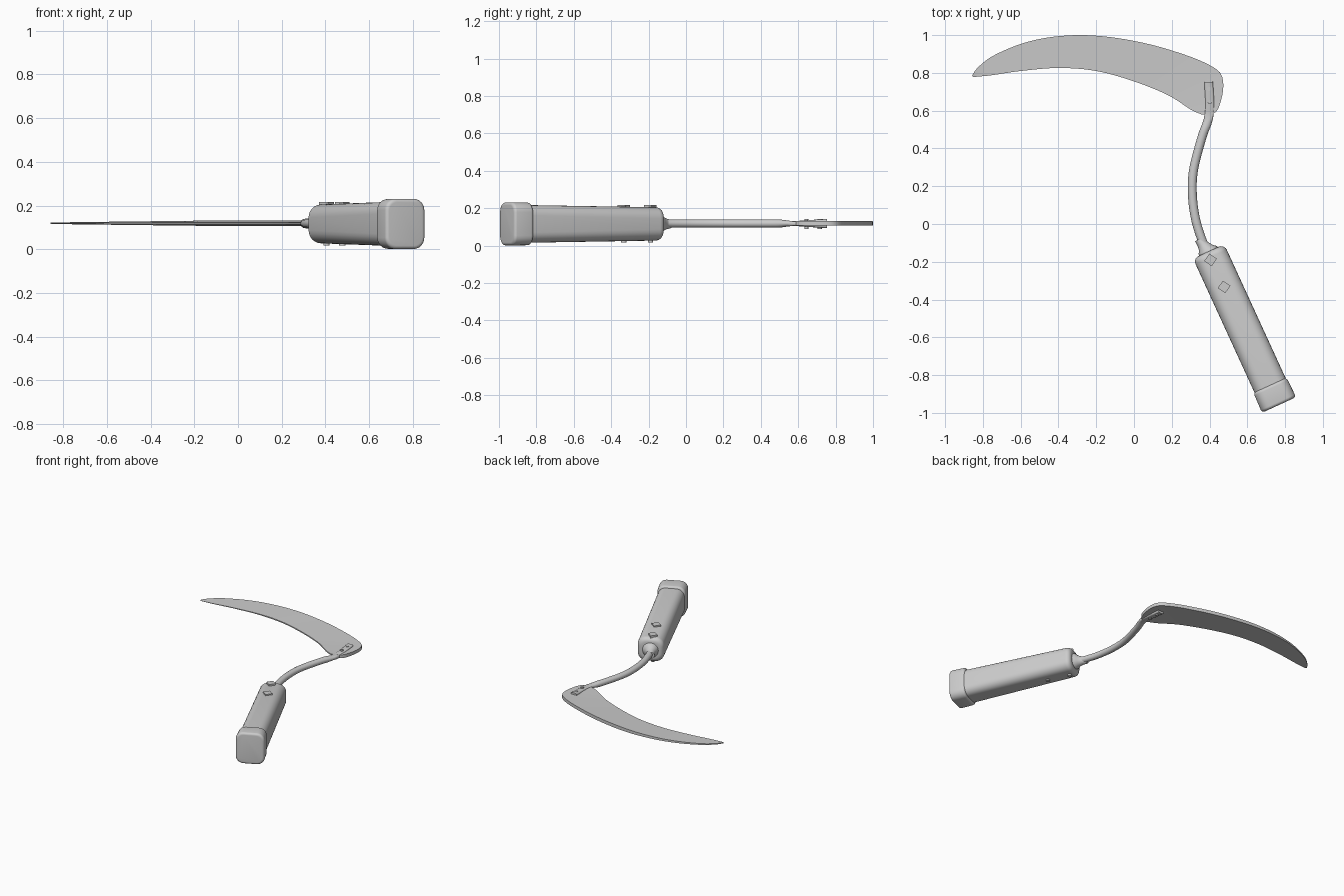
import bpy, bmesh, math
from mathutils import Vector, Matrix

cube = bpy.data.objects.get("Cube")
if cube:
    bpy.data.objects.remove(cube)

MID = 0.116  # height of the tool's flat centre plane

grey = bpy.data.materials.new("plain grey")
grey.use_nodes = True
grey.diffuse_color = (0.6, 0.6, 0.6, 1)
grey.node_tree.nodes["Principled BSDF"].inputs["Base Color"].default_value = (0.6, 0.6, 0.6, 1)


def finish(name, bm, angle=35):
    bmesh.ops.recalc_face_normals(bm, faces=bm.faces)
    mesh = bpy.data.meshes.new(name)
    bm.to_mesh(mesh)
    bm.free()
    mesh.materials.append(grey)
    obj = bpy.data.objects.new(name, mesh)
    bpy.context.collection.objects.link(obj)
    bpy.ops.object.select_all(action='DESELECT')
    obj.select_set(True)
    bpy.context.view_layer.objects.active = obj
    bpy.ops.object.shade_smooth_by_angle(angle=math.radians(angle))
    return obj


def loft(name, rings, angle=35):
    """Skin equal-length closed rings and cap both ends."""
    bm = bmesh.new()
    rows = [[bm.verts.new(p) for p in ring] for ring in rings]
    n = len(rows[0])
    for a, b in zip(rows, rows[1:]):
        for i in range(n):
            j = (i + 1) % n
            bm.faces.new((a[i], a[j], b[j], b[i]))
    bm.faces.new(rows[0])
    bm.faces.new(rows[-1])
    return finish(name, bm, angle)


def spline(points, count):
    """Smooth curve through points, resampled at even spacing."""
    p = [Vector(q) for q in points]
    p = [2 * p[0] - p[1]] + p + [2 * p[-1] - p[-2]]
    dense = []
    for a, b, c, d in zip(p, p[1:], p[2:], p[3:]):
        for k in range(16):
            t = k / 16
            dense.append(0.5 * (2 * b + (c - a) * t + (2 * a - 5 * b + 4 * c - d) * t * t
                                + (3 * b - a - 3 * c + d) * t ** 3))
    dense.append(p[-2])
    dist = [0]
    for a, b in zip(dense, dense[1:]):
        dist.append(dist[-1] + (b - a).length)
    out, k = [], 0
    for i in range(count):
        goal = dist[-1] * i / (count - 1)
        while k < len(dense) - 2 and dist[k + 1] < goal:
            k += 1
        out.append(dense[k].lerp(dense[k + 1], (goal - dist[k]) / (dist[k + 1] - dist[k])))
    return out


# Handle axis, running from the ferrule end to the butt
START, END = Vector((0.395, -0.145, MID)), Vector((0.768, -0.958, MID))
AXIS = (END - START).normalized()
SIDE = Vector((-AXIS.y, AXIS.x, 0))
LENGTH = (END - START).length


def rounded_ring(s, w, h, r):
    ring = []
    for quarter, (sx, sy) in enumerate([(1, 1), (-1, 1), (-1, -1), (1, -1)]):
        for k in range(7):
            a = math.pi / 2 * (quarter + k / 6)
            u = sx * (w - r) + r * math.cos(a)
            v = sy * (h - r) + r * math.sin(a)
            ring.append(START + AXIS * s + SIDE * u + Vector((0, 0, v)))
    return ring


def rounded_end(s, w, h, r, edge, direction):
    """Rings of a soft edge, from the flat end inward."""
    rings = []
    for k in range(6):
        a = math.pi / 2 * k / 5
        inset = edge * (1 - math.sin(a))
        rings.append(rounded_ring(s + direction * edge * (1 - math.cos(a)),
                                  w - inset, h - inset, r - inset * 0.7))
    return rings


# Grip and butt cap
CAP = LENGTH - 0.115
loft("handle_grip", rounded_end(0, 0.091, 0.089, 0.06, 0.032, 1)
     + [rounded_ring(CAP + 0.03, 0.091, 0.101, 0.055)])
loft("handle_butt_cap", rounded_end(CAP, 0.097, 0.114, 0.052, 0.016, 1)
     + rounded_end(LENGTH, 0.099, 0.115, 0.052, 0.016, -1)[::-1])


# Bent tang, round at the grip and flattened where it meets the blade
path = spline([(0.392, -0.15), (0.36, -0.085), (0.325, 0.03), (0.309, 0.16), (0.316, 0.29),
               (0.36, 0.46), (0.392, 0.55), (0.401, 0.63), (0.395, 0.752)], 60)


def tang_height(y):
    stops = [(-1, 0.022), (0.5, 0.022), (0.575, 0.012), (0.62, 0.016), (0.76, 0.025)]
    for (a, ha), (b, hb) in zip(stops, stops[1:]):
        if y <= b:
            return ha + (hb - ha) * (y - a) / (b - a)


rings = []
for i, p in enumerate(path):
    d = path[min(i + 1, 59)] - path[max(i - 1, 0)]
    n = Vector((-d.y, d.x)).normalized()
    h = tang_height(p.y)
    power = 1 if p.y < 0.55 else 0.45  # squarer section on the blade
    ring = []
    for k in range(16):
        a = math.tau * k / 16
        c, s = math.cos(a), math.sin(a)
        u = math.copysign(abs(c) ** power, c) * 0.0235
        v = math.copysign(abs(s) ** power, s) * h
        ring.append((p.x + n.x * u, p.y + n.y * u, MID + 0.002 + v))
    rings.append(ring)
loft("tang", rings, 45)

# Flared collar at the grip end
rings = []
for s, r in [(0.005, 0.056), (-0.008, 0.052), (-0.022, 0.038), (-0.045, 0.028), (-0.07, 0.023)]:
    c = START + AXIS * s + Vector((-0.022, 0.0, 0)) * max(0, -s / 0.07)
    rings.append([c + SIDE * r * math.cos(math.tau * k / 24)
                  + Vector((0, 0, r * math.sin(math.tau * k / 24))) for k in range(24)])
loft("tang_collar", rings, 40)

# Curved blade: thick along the spine, thin along the cutting edge
N = 70
spine = spline([(-0.857, 0.785), (-0.83, 0.825), (-0.75, 0.888), (-0.6, 0.953), (-0.45, 0.988),
                (-0.28, 1.0), (-0.1, 0.986), (0.1, 0.947), (0.3, 0.885), (0.42, 0.83),
                (0.465, 0.785), (0.472, 0.71), (0.452, 0.625), (0.43, 0.59), (0.39, 0.577)], N)
edge = spline([(-0.85, 0.778), (-0.75, 0.788), (-0.6, 0.81), (-0.4, 0.826), (-0.2, 0.81),
               (0, 0.755), (0.18, 0.682), (0.3, 0.606), (0.36, 0.579)], N)
rings = []
for i, (a, b) in enumerate(zip(spine, edge)):
    t = 0.003 + 0.009 * min(1, i / (N * 0.45))
    z = MID + 0.003
    rings.append([(a.x, a.y, z + t), (b.x, b.y, z + t * 0.35),
                  (b.x, b.y, z - t * 0.35), (a.x, a.y, z - t)])
loft("blade", rings)


# Rivets: square heads on the upper side, round ends on the lower side
def peg(name, x, y, z0, z1, radius, sides, turn=0):
    bm = bmesh.new()
    place = Matrix.Translation((x, y, (z0 + z1) / 2)) @ Matrix.Rotation(turn, 4, 'Z')
    bmesh.ops.create_cone(bm, cap_ends=True, segments=sides, radius1=radius, radius2=radius,
                          depth=z1 - z0, matrix=place)
    finish(name, bm)


for label, x, y in [("front", 0.477, -0.333), ("rear", 0.405, -0.19)]:
    peg("grip_rivet_head_" + label, x, y, MID + 0.07, MID + 0.101, 0.034, 4, math.radians(10))
    peg("grip_rivet_end_" + label, x, y, MID - 0.1, MID - 0.07, 0.014, 12)
for label, x, y in [("front", 0.401, 0.645), ("rear", 0.398, 0.715)]:
    peg("blade_rivet_" + label, x, y, MID - 0.026, MID + 0.027, 0.011, 12)
